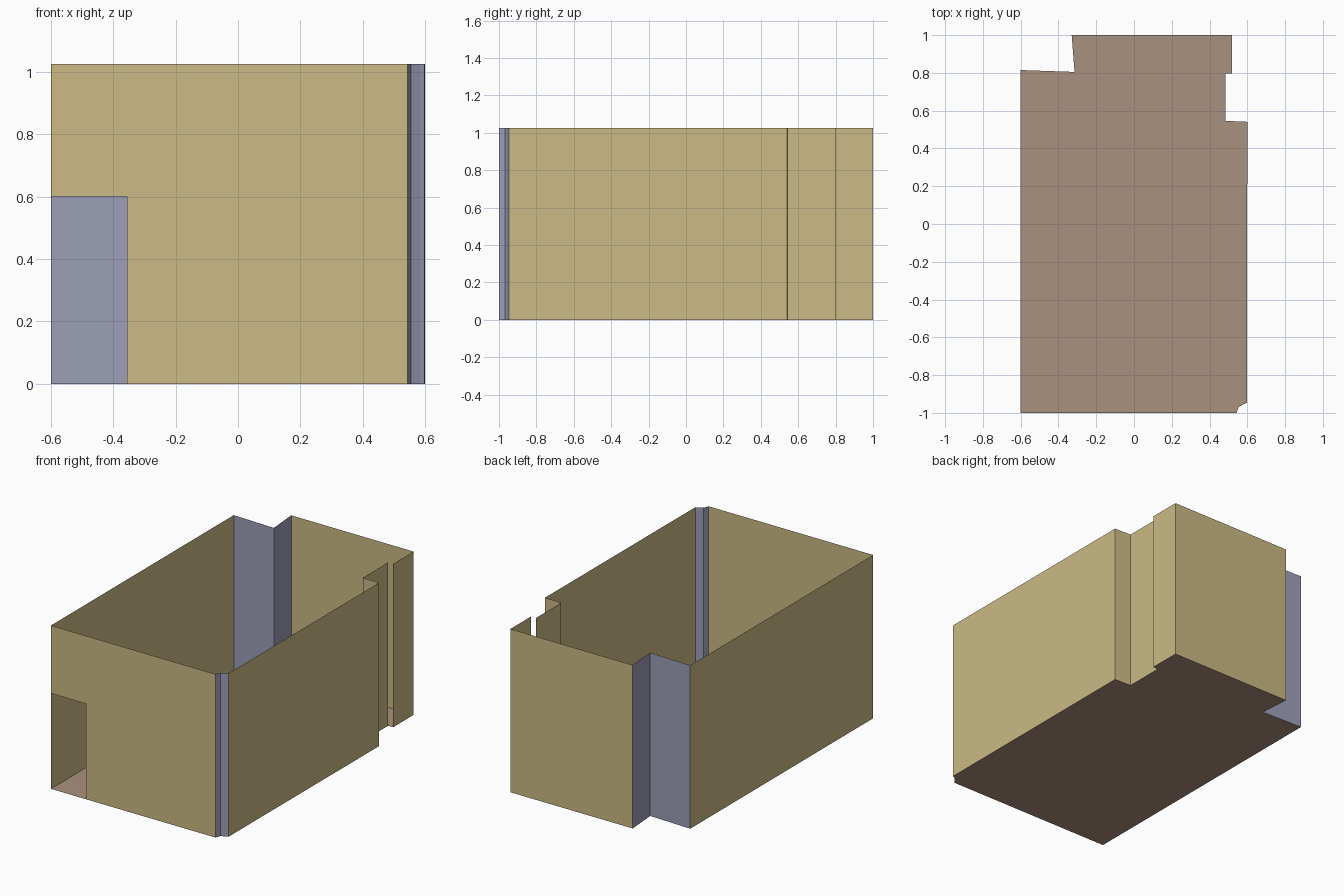
import bpy

if "Cube" in bpy.data.objects:
    bpy.data.objects.remove(bpy.data.objects["Cube"])

HEIGHT = 1.026


def material(name, rgb):
    """Flat colour given as sRGB 0-255, stored as linear."""
    lin = [((c / 255 + 0.055) / 1.055) ** 2.4 for c in rgb]
    m = bpy.data.materials.new(name)
    m.diffuse_color = (*lin, 1)
    m.use_nodes = True
    m.node_tree.nodes["Principled BSDF"].inputs["Base Color"].default_value = m.diffuse_color
    return m


tan = material("tan wall", (204, 186, 133))
blue = material("grey blue wall", (156, 158, 182))
brown = material("brown floor", (170, 145, 126))


def sheet(name, verts, faces, mat):
    me = bpy.data.meshes.new(name)
    me.from_pydata(verts, [], faces)
    me.materials.append(mat)
    ob = bpy.data.objects.new(name, me)
    bpy.context.collection.objects.link(ob)
    return ob


def wall(name, path, mat):
    """Thin upright wall following a plan path, facing into the room."""
    n = len(path)
    verts = [(x, y, z) for z in (0, HEIGHT) for x, y in path]
    faces = [(i + 1, i, i + n, i + n + 1) for i in range(n - 1)]
    return sheet(name, verts, faces, mat)


# Plan runs, counter-clockwise from the front left corner
front_left, front_right = (-0.6, -1), (0.543, -1)
corner = [front_right, (0.555, -0.968), (0.583, -0.953), (0.598, -0.947)]
right = [corner[-1], (0.6, 0.541), (0.485, 0.546), (0.485, 0.797)]
back = [(0.52, 0.797), (0.52, 1), (-0.33, 1)]
notch = [back[-1], (-0.315, 0.805), (-0.6, 0.815)]
left = [notch[-1], front_left]

# Floor
plan = [front_left] + corner + right[1:] + back + notch[1:]
sheet("floor", [(x, y, 0) for x, y in plan], [list(range(len(plan)))], brown)

# Walls; a narrow slit stays open between the right and back runs
wall("corner_wall", corner, blue)
wall("right_wall", right, tan)
wall("back_wall", back, tan)
wall("notch_wall", notch, blue)
wall("left_wall", left, tan)

# Front wall with the doorway at its left end
x0, x1, xd, zd = front_left[0], front_right[0], -0.355, 0.6
sheet("front_wall",
      [(x0, -1, zd), (xd, -1, zd), (x1, -1, zd), (x1, -1, HEIGHT), (xd, -1, HEIGHT),
       (x0, -1, HEIGHT), (xd, -1, 0), (x1, -1, 0)],
      [(0, 5, 4, 1), (1, 4, 3, 2), (6, 1, 2, 7)], tan)
